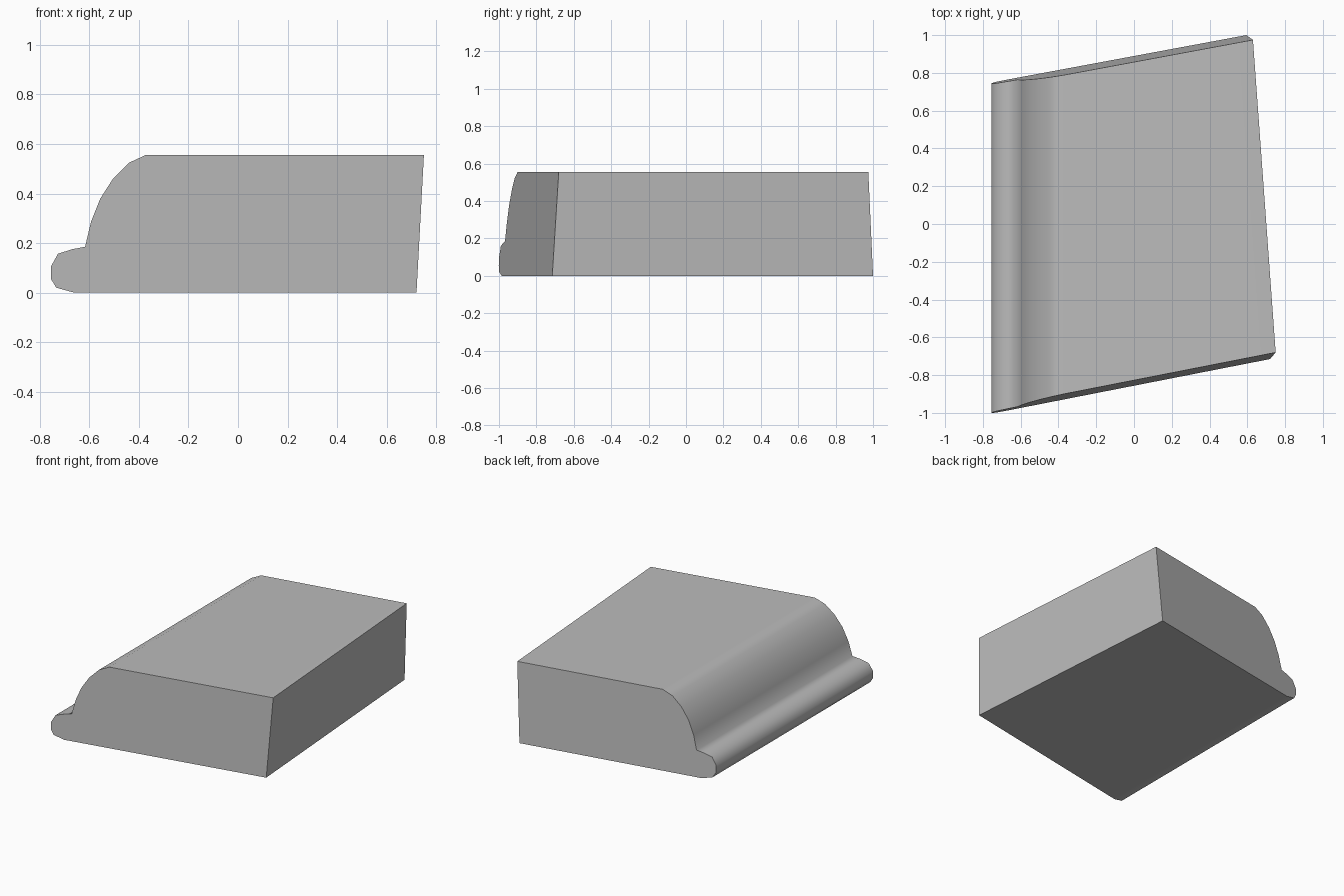
import bpy, bmesh, math
from mathutils import Vector

if "Cube" in bpy.data.objects:
    bpy.data.objects.remove(bpy.data.objects["Cube"])

# Moulding cross-section (x, z): rounded lip, cove corner, curved shoulder
PROFILE = [(-.66, 0), (-.733, .02), (-.755, .056), (-.755, .105),
           (-.726, .157), (-.67, .175), (-.617, .185), (-.593, .286),
           (-.556, .379), (-.504, .46), (-.44, .524), (-.371, .556),
           (1.2, .556), (1.2, 0)]

# Extrude the section well past both ends
bm = bmesh.new()
section = bm.faces.new([bm.verts.new((x, -1.6, z)) for x, z in PROFILE])
ext = bmesh.ops.extrude_face_region(bm, geom=[section])
bmesh.ops.translate(bm, vec=(0, 3.2, 0),
                    verts=[v for v in ext["geom"] if isinstance(v, bmesh.types.BMVert)])


def trim(point, outward):
    """Cut away everything on the outward side and cap the opening."""
    geom = bm.verts[:] + bm.edges[:] + bm.faces[:]
    cut = bmesh.ops.bisect_plane(bm, geom=geom, plane_co=point,
                                 plane_no=Vector(outward).normalized(), clear_outer=True)
    edges = [e for e in cut["geom_cut"] if isinstance(e, bmesh.types.BMEdge)]
    bmesh.ops.contextual_create(bm, geom=edges)


# Slanted front, back and right ends
trim((.72, -.715, 0), (.196, -1, .052))
trim((.595, 1.0, 0), (-.186, 1, .057))
trim((.72, -.715, 0), (1, .0727, -.0586))
bmesh.ops.recalc_face_normals(bm, faces=bm.faces[:])

mesh = bpy.data.meshes.new("moulded_block")
bm.to_mesh(mesh)
bm.free()
block = bpy.data.objects.new("moulded_block", mesh)
bpy.context.collection.objects.link(block)

# Plain grey
grey = bpy.data.materials.new("plain_grey")
grey.diffuse_color = (.5, .5, .5, 1)
grey.use_nodes = True
grey.node_tree.nodes["Principled BSDF"].inputs["Base Color"].default_value = grey.diffuse_color
mesh.materials.append(grey)

# Smooth along the moulding, sharp at the ends, flat on the large faces
bpy.context.view_layer.objects.active = block
block.select_set(True)
bpy.ops.object.shade_smooth_by_angle(angle=math.radians(66))
weighted = block.modifiers.new("weighted_normals", "WEIGHTED_NORMAL")
weighted.keep_sharp = True
